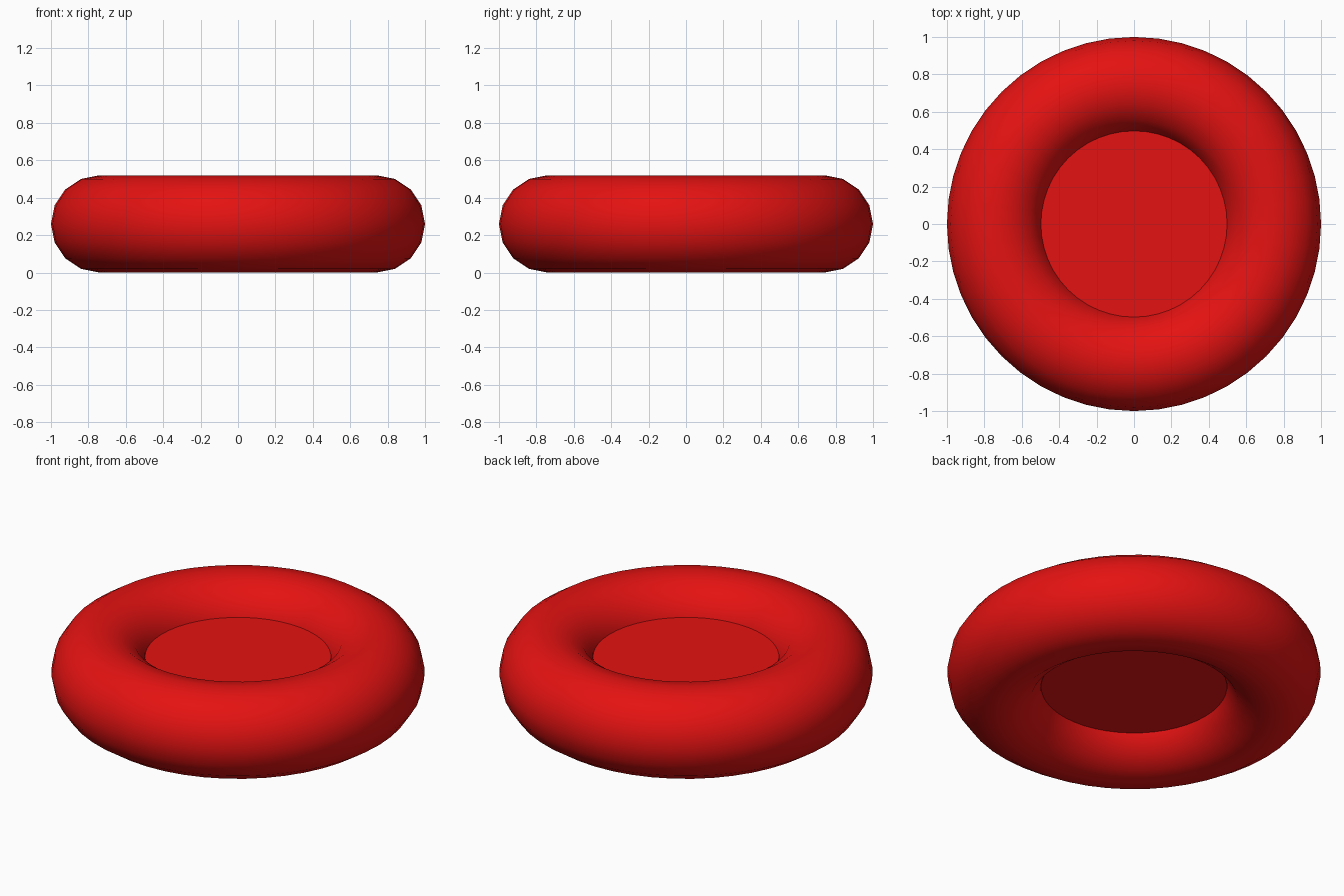
import bpy

if "Cube" in bpy.data.objects:
    bpy.data.objects.remove(bpy.data.objects["Cube"])

red = bpy.data.materials.new("red")
red.diffuse_color = (0.78, 0.006, 0.006, 1)
red.use_nodes = True
red.node_tree.nodes["Principled BSDF"].inputs["Base Color"].default_value = red.diffuse_color

R, r = 0.74, 0.26          # ring radius and tube radius


def finish(name):
    ob = bpy.context.object
    ob.name = name
    ob.data.materials.append(red)
    bpy.ops.object.shade_smooth_by_angle()


# outer inflated ring
bpy.ops.mesh.primitive_torus_add(major_radius=R, minor_radius=r,
                                 major_segments=48, minor_segments=16,
                                 location=(0, 0, r))
finish("ring")

# recessed floor filling the hole, seen from above and below
half = 0.09
bpy.ops.mesh.primitive_cylinder_add(vertices=48, radius=0.51, depth=2 * half,
                                    location=(0, 0, r))
finish("centre_disc")
